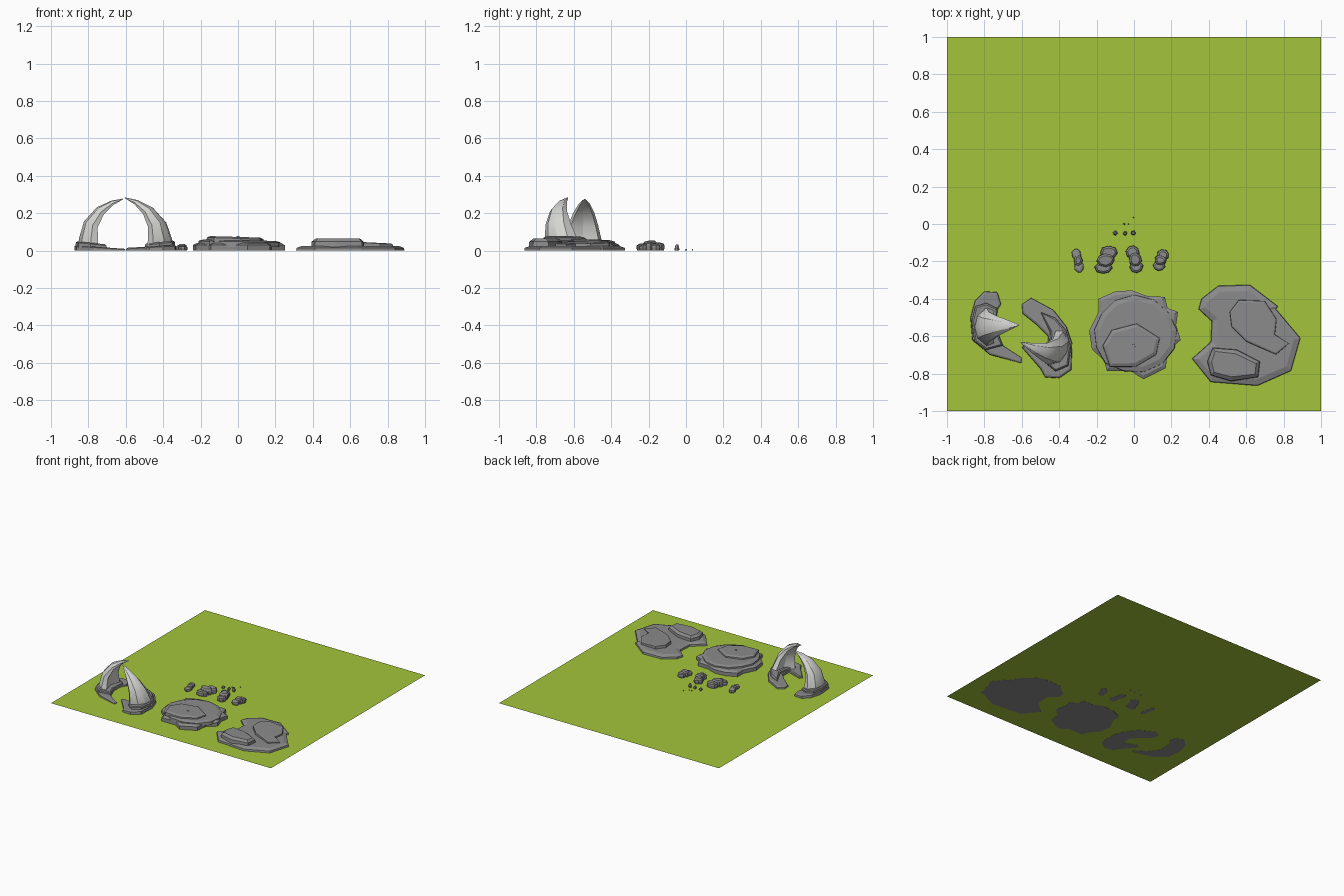
import bpy, bmesh, math, random
from mathutils import Vector

if "Cube" in bpy.data.objects:
    bpy.data.objects.remove(bpy.data.objects["Cube"])

random.seed(4)


def material(name, col):
    m = bpy.data.materials.new(name)
    m.diffuse_color = (*col, 1)
    m.use_nodes = True
    m.node_tree.nodes["Principled BSDF"].inputs["Base Color"].default_value = m.diffuse_color
    return m


GRASS = material("grass green", (0.37, 0.56, 0.045))
ROCK = material("rock grey", (0.26, 0.26, 0.26))
HORN = material("pale stone", (0.66, 0.66, 0.64))


def finish(name, bm, mat):
    bmesh.ops.recalc_face_normals(bm, faces=bm.faces)
    me = bpy.data.meshes.new(name)
    bm.to_mesh(me)
    bm.free()
    me.materials.append(mat)
    ob = bpy.data.objects.new(name, me)
    bpy.context.collection.objects.link(ob)
    return ob


def loft(bm, rings):
    rows = [[bm.verts.new(p) for p in r] for r in rings]
    n = len(rows[0])
    for a, b in zip(rows, rows[1:]):
        for i in range(n):
            j = (i + 1) % n
            bm.faces.new((a[i], a[j], b[j], b[i]))
    bm.faces.new(rows[0][::-1])
    bm.faces.new(rows[-1])


def inset(pts, d):
    """Move every corner of an outline inward by about d."""
    n = len(pts)
    area = sum(pts[i][0] * pts[(i + 1) % n][1] - pts[(i + 1) % n][0] * pts[i][1] for i in range(n))
    s = 1 if area > 0 else -1
    out = []
    for i in range(n):
        p = Vector(pts[i])
        a = (p - Vector(pts[i - 1])).normalized()
        b = (Vector(pts[(i + 1) % n]) - p).normalized()
        nrm = Vector((-a.y - b.y, a.x + b.x)).normalized() * s
        out.append(tuple(p + nrm * d))
    return out


def slab(name, pts, levels, tilt=(0, 0), mat=ROCK):
    """Flat rock layer: levels are (height, inset); the upper rings may tilt."""
    n = len(pts)
    cx, cy = sum(p[0] for p in pts) / n, sum(p[1] for p in pts) / n
    rings = []
    for k, (z, d) in enumerate(levels):
        t = 0 if k == 0 else 1
        rings.append([(x, y, max(z + t * (tilt[0] * (x - cx) + tilt[1] * (y - cy)), levels[0][0] + 0.002 * k))
                      for x, y in inset(pts, d)])
    bm = bmesh.new()
    loft(bm, rings)
    return finish(name, bm, mat)


def blob(cx, cy, rx, ry, n, jitter=0.2):
    off = random.random()
    return [(cx + rx * math.cos(a) * r, cy + ry * math.sin(a) * r)
            for a, r in ((2 * math.pi * (i + off) / n, 1 - jitter * random.random()) for i in range(n))]


# Ground
bm = bmesh.new()
bm.faces.new([bm.verts.new((x, y, 0.001)) for x, y in ((-1, -1), (1, -1), (1, 1), (-1, 1))])
finish("ground", bm, GRASS)

# Right flat rock with two plates on it
slab("right_rock_base",
     [(.36, -.40), (.45, -.33), (.62, -.325), (.77, -.44), (.76, -.455), (.89, -.61), (.84, -.785),
      (.66, -.865), (.41, -.845), (.31, -.72), (.41, -.63), (.415, -.52), (.345, -.455)],
     [(0, 0), (.015, .003), (.026, .035)])
slab("right_rock_front_plate",
     [(.39, -.735), (.42, -.66), (.55, -.67), (.675, -.735), (.665, -.82), (.52, -.842), (.41, -.81)],
     [(.01, 0), (.048, .004), (.064, .025)])
slab("right_rock_back_plate",
     [(.51, -.47), (.56, -.405), (.70, -.41), (.765, -.51), (.755, -.59), (.83, -.64), (.76, -.70),
      (.60, -.63), (.52, -.55)],
     [(.01, 0), (.042, .003), (.046, .012)], (-.05, 0))

# Middle rock in three strata
mid = [(-.19, -.40), (-.10, -.36), (-.01, -.355), (.07, -.385), (.165, -.39), (.18, -.45), (.235, -.47),
       (.225, -.54), (.25, -.62), (.18, -.68), (.17, -.77), (.05, -.83), (-.02, -.785), (-.145, -.785),
       (-.16, -.73), (-.225, -.67), (-.24, -.57), (-.19, -.47)]
slab("middle_rock_base", mid, [(0, 0), (.03, 0), (.04, .02)])
slab("middle_rock_layer", blob(0, -.59, .235, .215, 13, .1),
     [(.02, 0), (.048, .003), (.056, .03)], (-.02, 0))
slab("middle_rock_top",
     [(-.17, -.65), (-.12, -.565), (.015, -.53), (.14, -.61), (.12, -.70), (.01, -.765), (-.13, -.765)],
     [(.045, 0), (.066, .004), (.074, .022)], (-.03, 0))
slab("middle_rock_pebble", blob(0, -.65, .014, .012, 6), [(.06, 0), (.078, .003)])

# Curved bases of the two horns
slab("left_horn_base",
     [(-.85, -.41), (-.80, -.36), (-.73, -.365), (-.71, -.43), (-.745, -.48), (-.75, -.57), (-.70, -.65),
      (-.60, -.715), (-.60, -.745), (-.77, -.70), (-.865, -.62), (-.875, -.50)],
     [(0, 0), (.015, .002), (.02, .012)], (-.07, 0))
slab("left_horn_collar",
     [(-.85, -.44), (-.79, -.42), (-.73, -.45), (-.735, -.56), (-.70, -.65), (-.79, -.675), (-.855, -.63),
      (-.87, -.52)],
     [(.005, 0), (.036, .003), (.042, .012)], (-.10, 0))
slab("right_horn_base",
     [(-.60, -.43), (-.55, -.395), (-.43, -.46), (-.36, -.55), (-.33, -.64), (-.335, -.78), (-.40, -.825),
      (-.475, -.82), (-.50, -.775), (-.60, -.66), (-.58, -.64), (-.46, -.68), (-.46, -.60), (-.52, -.54),
      (-.595, -.48)],
     [(0, 0), (.016, .002), (.022, .012)], (.06, 0))
slab("right_horn_collar",
     [(-.50, -.47), (-.42, -.50), (-.36, -.57), (-.335, -.66), (-.35, -.76), (-.42, -.79), (-.48, -.74),
      (-.455, -.66), (-.45, -.58)],
     [(.005, 0), (.038, .003), (.046, .012)], (.10, 0))

SECTION = [(1, 0), (.7, .6), (-.2, 1), (-.9, .85), (-.45, 0), (-.9, -.85), (-.2, -1), (.7, -.6)]


def horn(name, heading, stations):
    """Tapering horn with a hollowed inner side; stations are x, y, z, half depth, half width."""
    h = math.radians(heading)
    v = Vector((-math.sin(h), math.cos(h), 0))
    rings = []
    for i, (x, y, z, d, w) in enumerate(stations):
        a = Vector(stations[max(i - 1, 0)][:3])
        b = Vector(stations[min(i + 1, len(stations) - 1)][:3])
        t = b - a
        t = (t - v * t.dot(v)).normalized()
        u = t.cross(v)
        if i == 0:
            u = Vector((-math.cos(h), -math.sin(h), 0))
        rings.append([Vector((x, y, z)) + u * d * p + v * w * q for p, q in SECTION])
    bm = bmesh.new()
    loft(bm, rings)
    ob = finish(name, bm, HORN)
    bpy.context.view_layer.objects.active = ob
    ob.select_set(True)
    bpy.ops.object.shade_smooth_by_angle(angle=math.radians(30))
    ob.select_set(False)


horn("left_horn", 0,
     [(-.80, -.55, .005, .058, .11), (-.797, -.55, .06, .053, .098), (-.785, -.55, .14, .042, .08),
      (-.735, -.546, .212, .028, .054), (-.67, -.543, .256, .013, .027), (-.615, -.54, .276, .002, .003)])
horn("right_horn", 158,
     [(-.405, -.655, .005, .058, .11), (-.408, -.67, .06, .052, .095), (-.425, -.685, .14, .041, .075),
      (-.475, -.683, .212, .027, .05), (-.54, -.662, .258, .013, .026), (-.605, -.633, .283, .002, .003)])

# Row of small rocks, each a chain of stacked lumps: x, y, half width, half length, height
for k, (x, y, w, l, h) in enumerate([(-.30, -.195, .032, .068, .036), (-.15, -.193, .06, .078, .05),
                                     (.003, -.19, .045, .076, .052), (.143, -.195, .042, .06, .045)]):
    for j, s in enumerate((-1, 0, 1)):
        hx = x + (.25, -.05, -.2)[j] * w * (1 if k % 2 else -1)
        pts = blob(hx, y - s * l * .5, w * .85, l * .52, 8, .18)
        top = h * (.8, 1, .7)[j]
        slab(f"small_rock_{k + 1}_lump_{j + 1}", pts, [(0, .004), (top * .5, 0), (top * .8, .002), (top, .012)],
             (random.uniform(-.1, .1), random.uniform(-.1, .1)))

# Pebbles
for k, (x, y, r, h) in enumerate([(-.10, -.048, .015, .02), (-.048, -.05, .013, .024), (-.003, -.048, .015, .034),
                                  (-.052, 0, .006, .008), (-.03, 0, .004, .007), (-.003, .035, .004, .008)]):
    slab(f"pebble_{k + 1}", blob(x, y, r, r, 6), [(0, r * .15), (h * .5, 0), (h, r * .45)])
